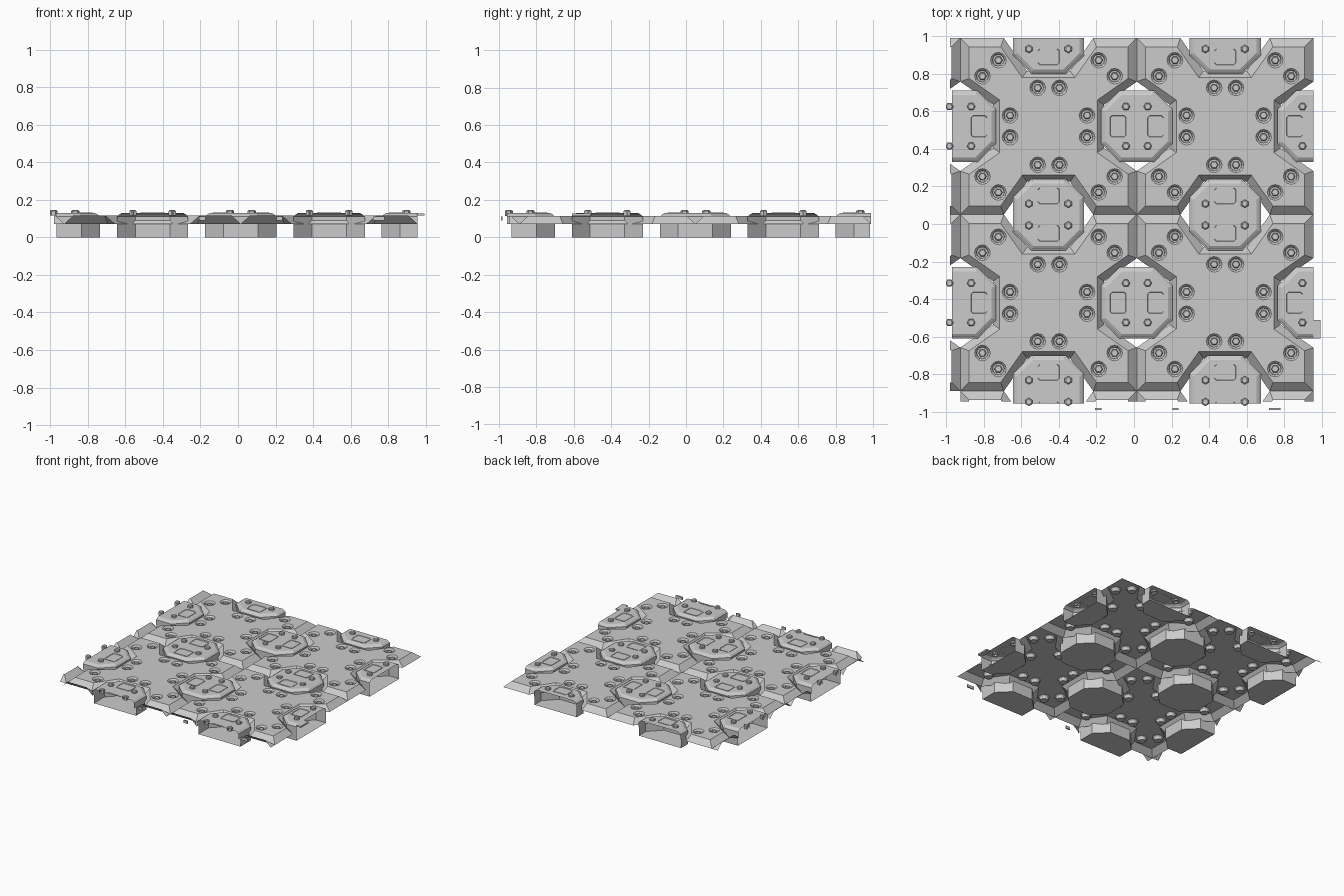
import bpy, bmesh, math
from mathutils import Matrix, Vector

if "Cube" in bpy.data.objects:
    bpy.data.objects.remove(bpy.data.objects["Cube"])

P = 0.94                      # tile pitch
X0, Y0 = 0.015, 0.05          # where the four panels meet
TOP, LOW = 0.115, 0.072       # panel deck height, groove height


def finish(bm, name, loc=(0, 0, 0), rot=0, box=None):
    """Place the mesh, trim it to box (xmin, xmax, ymin, ymax), make an object."""
    bmesh.ops.transform(bm, matrix=Matrix.Translation(loc) @ Matrix.Rotation(rot, 4, 'Z'), verts=bm.verts)
    if box:
        for axis, lim, sign in ((0, box[0], -1), (0, box[1], 1), (1, box[2], -1), (1, box[3], 1)):
            co, no = Vector((0, 0, 0)), Vector((0, 0, 0))
            co[axis], no[axis] = lim, sign
            bmesh.ops.bisect_plane(bm, geom=bm.verts[:] + bm.edges[:] + bm.faces[:],
                                   plane_co=co, plane_no=no, clear_outer=True)
    if not bm.verts:
        bm.free()
        return
    me = bpy.data.meshes.new(name)
    bm.to_mesh(me)
    bm.free()
    bpy.context.collection.objects.link(bpy.data.objects.new(name, me))


def loop(bm, pts, z):
    return [bm.verts.new((x, y, z)) for x, y in pts]


def skin(bm, a, b):
    n = len(a)
    for i in range(n):
        bm.faces.new((a[i], a[(i + 1) % n], b[(i + 1) % n], b[i]))


def ngon(r, n, cx=0, cy=0, start=0):
    return [(cx + r * math.cos(start + 2 * math.pi * i / n),
             cy + r * math.sin(start + 2 * math.pi * i / n)) for i in range(n)]


def loft(bm, sections, cap_top=True, cap_bottom=False):
    """Sections of (points, z), bottom to top."""
    rings = [loop(bm, p, z) for p, z in sections]
    for a, b in zip(rings, rings[1:]):
        skin(bm, a, b)
    if cap_top:
        bm.faces.new(rings[-1])
    if cap_bottom:
        bm.faces.new(rings[0][::-1])


def outline(side):
    """Repeat one panel side, given as (distance from seam, along), four times."""
    pts = []
    for k in range(4):
        c, s = [(1, 0), (0, 1), (-1, 0), (0, -1)][k]
        for n, t in side:
            x = P / 2 - n
            pts.append((x * c - t * s, x * s + t * c))
    return pts


DECK = outline([(.047, -.423), (.047, -.255), (.21, -.14), (.21, .14), (.047, .255)])
SKIRT = outline([(0, -.47), (0, -.238), (.175, -.115), (.175, .115), (0, .238)])

# bolt positions on one panel
HOLES = [(sx * a, sy * b) for a, b in ((.352, .267), (.267, .352), (.058, .205), (.205, .058))
         for sx in (1, -1) for sy in (1, -1)]


def panel(cx, cy):
    # deck sheet with round holes
    bm = bmesh.new()
    deck = loop(bm, DECK, TOP)
    rims = [loop(bm, ngon(.042, 12, x, y), TOP) for x, y in HOLES]
    edges = [bm.edges.new((r[i], r[(i + 1) % len(r)])) for r in [deck] + rims for i in range(len(r))]
    bmesh.ops.triangle_fill(bm, use_beauty=True, use_dissolve=False, edges=edges, normal=(0, 0, 1))
    # sloped skirt
    skin(bm, loop(bm, SKIRT, LOW), deck)
    # sunk cups
    for (x, y), rim in zip(HOLES, rims):
        lip = loop(bm, ngon(.034, 12, x, y), TOP - .008)
        base = loop(bm, ngon(.03, 12, x, y), .088)
        skin(bm, lip, rim)
        skin(bm, base, lip)
        bm.faces.new(base)
    finish(bm, "floor_panel", (cx, cy, 0))
    # hex bolts in the cups
    bm = bmesh.new()
    for x, y in HOLES:
        loft(bm, [(ngon(.022, 6, x, y), .088), (ngon(.022, 6, x, y), .104), (ngon(.017, 6, x, y), .108)])
    finish(bm, "panel_bolts", (cx, cy, 0))


def skirt_only(cx, cy):
    # edge slope of a neighbouring panel, trimmed at the border
    bm = bmesh.new()
    loft(bm, [(SKIRT, LOW), (DECK, TOP)], cap_top=False)
    finish(bm, "border_slope", (cx, cy, 0), 0, (-.98, .957, -.945, .99))


def oct_pts(h, f):
    return [(h, -f), (h, f), (f, h), (-f, h), (-h, f), (-h, -f), (-f, -h), (f, -h)]


def rect(cx, hx, hy, c=.01):
    q = [(hx, -hy + c), (hx, hy - c), (hx - c, hy), (-hx + c, hy),
         (-hx, hy - c), (-hx, -hy + c), (-hx + c, -hy), (hx - c, -hy)]
    return [(cx + x, y) for x, y in q]


BODY_BOX = (-.968, .955, -.957, .99)
FOOT_BOX = (-.966, .955, -.932, .985)


def connector(cx, cy, rot):
    # foot block
    bm = bmesh.new()
    loft(bm, [(oct_pts(.19, .092), 0), (oct_pts(.19, .092), .078)], False, True)
    finish(bm, "connector_foot", (cx, cy, 0), rot, FOOT_BOX)
    # stepped cap
    bm = bmesh.new()
    loft(bm, [(oct_pts(.19, .092), .07), (oct_pts(.19, .092), .112), (oct_pts(.183, .089), .116),
              (oct_pts(.18, .087), .12), (oct_pts(.166, .08), .129)])
    for s in (1, -1):
        loft(bm, [(rect(s * .1, .05, .064), .128), (rect(s * .1, .05, .064), .132),
                  (rect(s * .1, .043, .057), .132), (rect(s * .1, .041, .055), .129)])
    finish(bm, "connector_cap", (cx, cy, 0), rot, BODY_BOX)
    # hex bolts
    bm = bmesh.new()
    for sx in (1, -1):
        for sy in (1, -1):
            p = (sx * .058, sy * .105)
            loft(bm, [(ngon(.022, 6, *p), .115), (ngon(.022, 6, *p), .14), (ngon(.015, 6, *p), .145)])
    finish(bm, "connector_bolts", (cx, cy, 0), rot, (-1, .957, -.968, .99))


# four full panels plus the neighbour slopes on left and front
for i in (-1, 0):
    for j in (-1, 0):
        panel(X0 + (i + .5) * P, Y0 + (j + .5) * P)
for i in (-1, 0):
    skirt_only(X0 - 1.5 * P, Y0 + (i + .5) * P)
    skirt_only(X0 + (i + .5) * P, Y0 - 1.5 * P)

# octagonal connectors on every seam, trimmed at the border
for k in (-1, 0, 1):
    for h in (-.5, .5):
        connector(X0 + k * P, Y0 + h * P, 0)
        connector(X0 + h * P, Y0 + k * P, math.pi / 2)


def chip(name, x0, x1, y0, y1, z0, z1):
    bm = bmesh.new()
    p = [(x0, y0), (x1, y0), (x1, y1), (x0, y1)]
    loft(bm, [(p, z0), (p, z1)], True, True)
    finish(bm, name)


# leftover fragments at the border
chip("right_fragment", .953, .993, -.61, -.51, .115, .127)
for x, w in ((-.19, .018), (.22, .016), (.75, .03)):
    chip("front_fragment", x - w, x + w, -.99, -.98, .09, .112)
